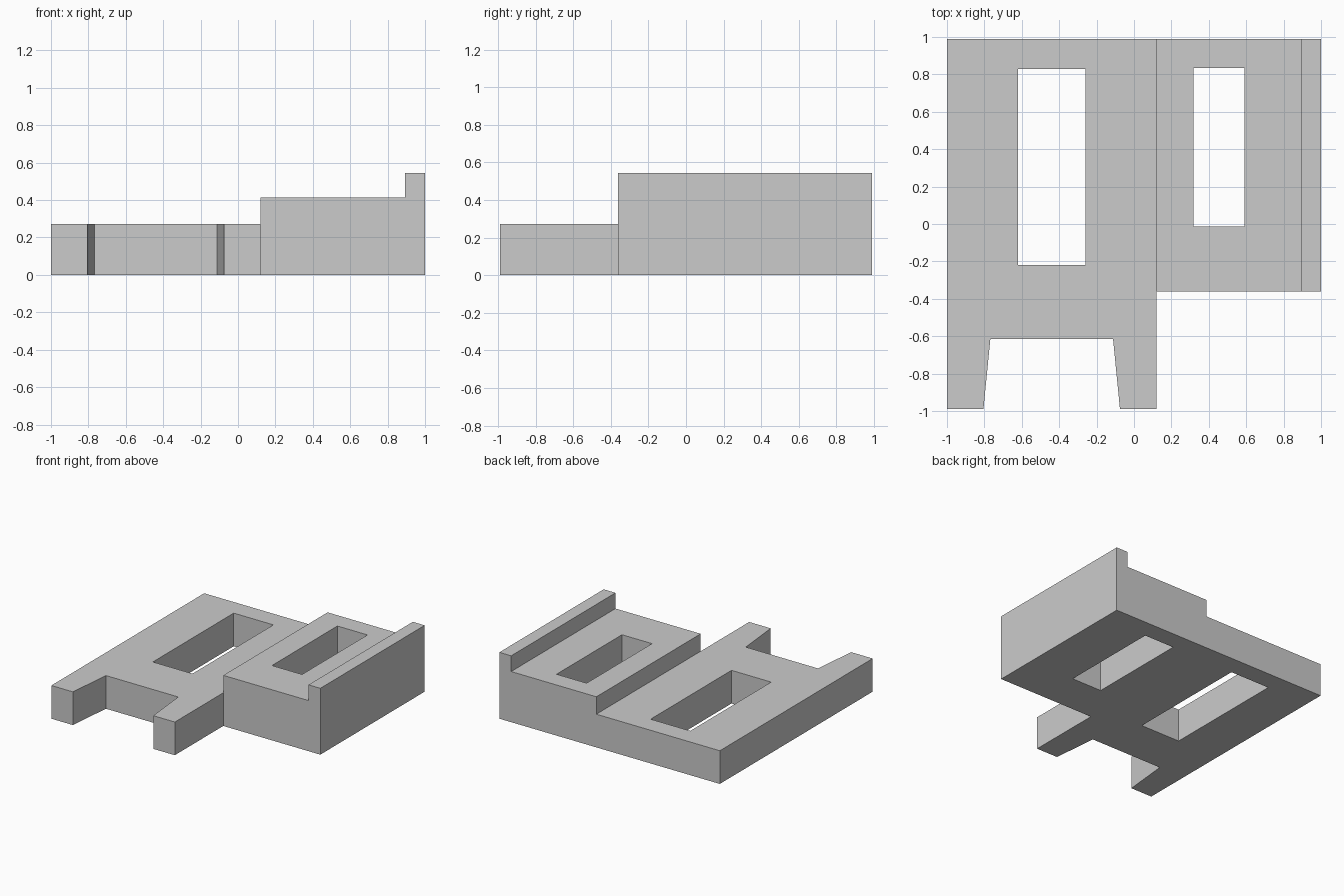
import bpy
import bmesh

cube = bpy.data.objects.get("Cube")
if cube:
    bpy.data.objects.remove(cube, do_unlink=True)

grey = bpy.data.materials.new("plain grey")
grey.use_nodes = True
colour = (0.6, 0.6, 0.6, 1)
grey.diffuse_color = colour
grey.node_tree.nodes["Principled BSDF"].inputs["Base Color"].default_value = colour


def prism(name, points, shift):
    """Extrude a closed outline of 3D points along shift into a solid."""
    bm = bmesh.new()
    face = bm.faces.new([bm.verts.new(p) for p in points])
    result = bmesh.ops.extrude_face_region(bm, geom=[face], use_keep_orig=True)
    moved = [g for g in result["geom"] if isinstance(g, bmesh.types.BMVert)]
    bmesh.ops.translate(bm, verts=moved, vec=shift)
    bmesh.ops.recalc_face_normals(bm, faces=bm.faces)
    mesh = bpy.data.meshes.new(name)
    bm.to_mesh(mesh)
    bm.free()
    mesh.materials.append(grey)
    obj = bpy.data.objects.new(name, mesh)
    bpy.context.collection.objects.link(obj)
    return obj


def rectangle(x0, x1, y0, y1):
    return [(x0, y0), (x1, y0), (x1, y1), (x0, y1)]


LEFT, STEP, LIP, RIGHT = -1, 0.12, 0.893, 1
FRONT, BACK = -0.99, 0.99
LOW, MID, HIGH = 0.272, 0.415, 0.544

# Stepped slab: low deck, raised deck and edge lip in one profile
profile = [(LEFT, 0), (RIGHT, 0), (RIGHT, HIGH), (LIP, HIGH),
           (LIP, MID), (STEP, MID), (STEP, LOW), (LEFT, LOW)]
body = prism("stepped_base", [(x, FRONT, z) for x, z in profile],
             (0, BACK - FRONT, 0))

# Openings: two windows, the front corner and the tapered front notch
cutouts = {
    "low_deck_window": rectangle(-0.62, -0.26, -0.218, 0.83),
    "raised_deck_window": rectangle(0.317, 0.59, -0.013, 0.835),
    "front_corner": rectangle(STEP, 1.2, -1.2, -0.362),
    "front_notch": [(-0.805, FRONT), (-0.805, -1.2), (-0.075, -1.2),
                    (-0.075, FRONT), (-0.112, -0.614), (-0.768, -0.614)],
}
cutters = []
for name, outline in cutouts.items():
    cutter = prism(name + "_cutter", [(x, y, -0.2) for x, y in outline], (0, 0, 1))
    cutter.hide_render = True
    cutters.append(cutter)
    cut = body.modifiers.new(name, "BOOLEAN")
    cut.operation = "DIFFERENCE"
    cut.solver = "EXACT"
    cut.object = cutter

# Bake the cuts and discard the cutters
bpy.context.view_layer.update()
graph = bpy.context.evaluated_depsgraph_get()
finished = bpy.data.meshes.new_from_object(body.evaluated_get(graph))
body.modifiers.clear()
body.data = finished
for cutter in cutters:
    bpy.data.objects.remove(cutter, do_unlink=True)
finished.materials.clear()
finished.materials.append(grey)
for poly in finished.polygons:
    poly.material_index = 0
    poly.use_smooth = False
